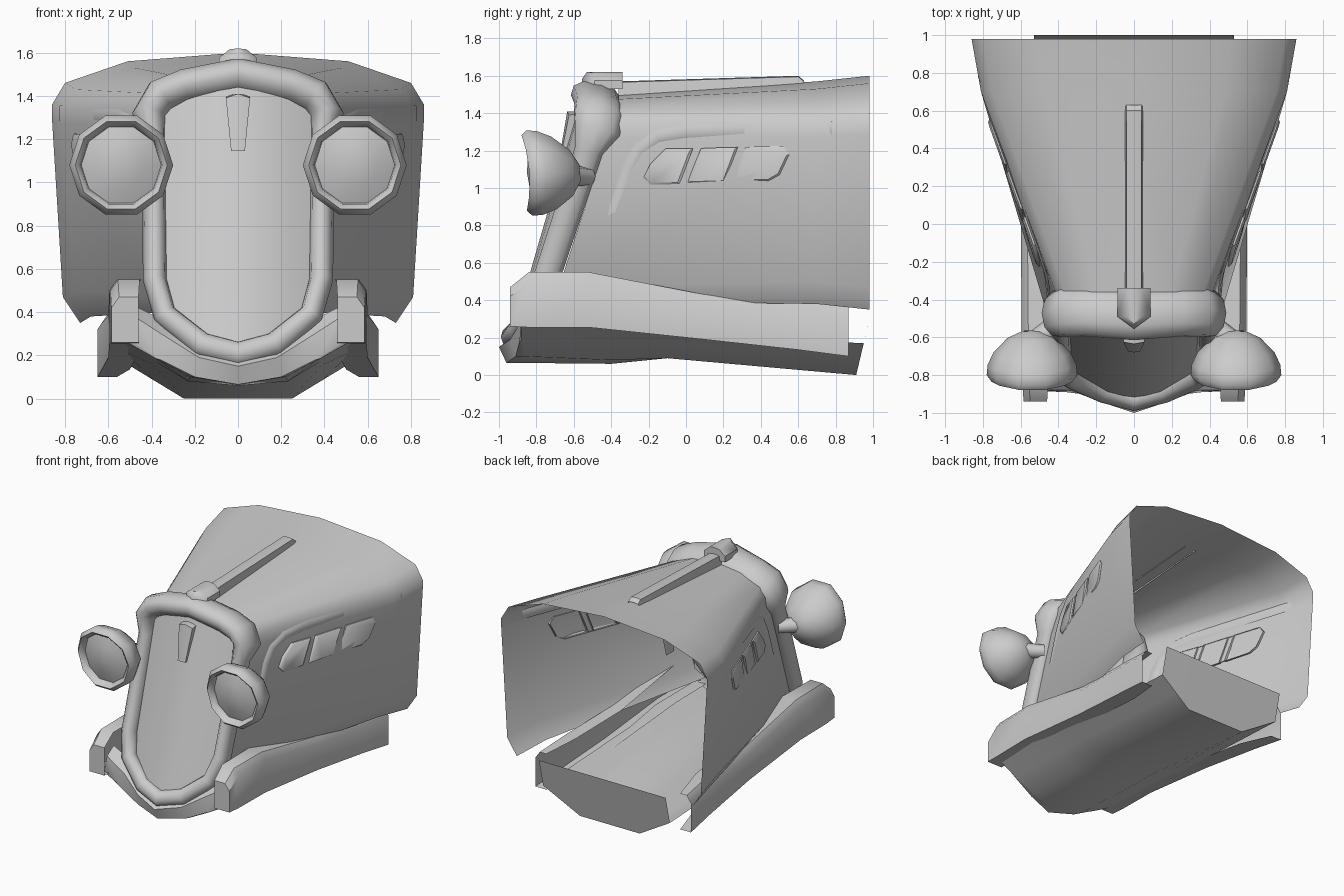
import bpy, bmesh, math
from mathutils import Vector

if "Cube" in bpy.data.objects:
    bpy.data.objects.remove(bpy.data.objects["Cube"])


def loft(name, rings, closed=False, cap0=False, cap1=False, mirror=True, angle=40):
    """Skin a list of equal-length point rings; optionally mirror across x."""
    bm = bmesh.new()
    vr = [[bm.verts.new(p) for p in r] for r in rings]
    n = len(rings[0])
    for a, b in zip(vr, vr[1:]):
        for i in range(n if closed else n - 1):
            j = (i + 1) % n
            bm.faces.new((a[i], a[j], b[j], b[i]))
    if cap0:
        bm.faces.new(vr[0][::-1])
    if cap1:
        bm.faces.new(vr[-1])
    bmesh.ops.remove_doubles(bm, verts=bm.verts, dist=1e-4)
    bmesh.ops.recalc_face_normals(bm, faces=bm.faces)
    me = bpy.data.meshes.new(name)
    bm.to_mesh(me)
    bm.free()
    ob = bpy.data.objects.new(name, me)
    bpy.context.collection.objects.link(ob)
    bpy.ops.object.select_all(action='DESELECT')
    ob.select_set(True)
    bpy.context.view_layer.objects.active = ob
    bpy.ops.object.shade_smooth_by_angle(angle=math.radians(angle))
    if mirror:
        m = ob.modifiers.new("mirror", 'MIRROR')
        m.use_clip = True
    return ob


def sweep(name, path, depth_dir, n=8, across=False, **kw):
    """Sweep an oval along (x, y, z, half_width, half_depth) points."""
    D = Vector(depth_dir).normalized()
    pts = [Vector(p[:3]) for p in path]
    rings = []
    for i, p in enumerate(path):
        a, b = pts[max(i - 1, 0)], pts[min(i + 1, len(pts) - 1)]
        T = (b - a).normalized()
        if across and i in (0, len(pts) - 1):
            T = Vector((1 if i == 0 else -1, 0, 0))
        N = T.cross(D).normalized()
        rings.append([pts[i] + N * p[3] * math.cos(k * math.tau / n)
                      + D * p[4] * math.sin(k * math.tau / n) for k in range(n)])
    return loft(name, rings, closed=True, **kw)


def side(y, z):
    """x of the hood's flank at a given y, z."""
    yf = -0.42 - 0.325 * (1.27 - z)
    xm = 0.81 - max(1.27 - z, 0) * 0.07
    if y > 0.7:
        return xm + (y - 0.7) * 0.18
    return 0.40 + (xm - 0.40) * (y - yf) / (0.7 - yf)


# Hood: open shell, widening towards the back
front = [(.34, -.72, .40), (.40, -.68, .47), (.40, -.42, 1.27), (.40, -.40, 1.34),
         (.36, -.38, 1.41), (.2, -.36, 1.475), (0, -.36, 1.5)]
mid = [(.68, .7, .38), (.755, .7, .5), (.81, .7, 1.27), (.81, .7, 1.34),
       (.755, .7, 1.43), (.48, .7, 1.53), (0, .7, 1.57)]
back = [(.73, .98, .35), (.81, .98, .47), (.86, .98, 1.29), (.86, .98, 1.36),
        (.80, .98, 1.46), (.51, .98, 1.56), (0, .98, 1.6)]
loft("hood", [front, mid, back], angle=50)

# Raised soft crease curving along each flank
crease = [(-.45, .66), (-.385, .9), (-.31, 1.11), (-.25, 1.21), (-.15, 1.275), (0, 1.30), (.78, 1.32)]
sweep("hood_crease", [(side(y, z), y, z, .036, .012 if 0 < i < 6 else .002)
                      for i, (y, z) in enumerate(crease)], (.94, -.33, 0), n=6, angle=80)

# Side vents: three panels split by slanted recessed bars
vents = {"side_vent_front": [(-.225, 1.06), (-.19, 1.018), (-.035, 1.02), (.037, 1.21), (-.11, 1.21), (-.19, 1.13)],
         "side_vent_mid": [(.003, 1.022), (.1, 1.025), (.205, 1.028), (.277, 1.218), (.18, 1.216), (.08, 1.212)],
         "side_vent_rear": [(.243, 1.03), (.44, 1.035), (.5, 1.07), (.552, 1.18), (.52, 1.225), (.318, 1.22)],
         "vent_bar_front": [(-.04, 1.022), (.01, 1.022), (.085, 1.208), (.032, 1.208)],
         "vent_bar_rear": [(.2, 1.03), (.248, 1.03), (.323, 1.216), (.272, 1.216)]}
for name, poly in vents.items():
    c = sum((Vector(p) for p in poly), Vector((0, 0))) / len(poly)
    steps = ((0, 1), (.006, 1)) if "bar" in name else ((0, 1), (.016, 1), (.026, .88))
    rings = []
    for off, s in steps:
        ps = [c + (Vector(p) - c) * s for p in poly]
        rings.append([(side(*p) + off, *p) for p in ps])
    loft(name, rings, closed=True, cap1=True)

# Grille surround: arch of changing thickness with a pointed bottom
sweep("grille_surround",
      [(0, -.93, .205, .06, .06), (.17, -.885, .25, .06, .06), (.34, -.81, .39, .055, .06),
       (.385, -.735, .55, .055, .075), (.39, -.52, 1.2, .055, .08), (.41, -.475, 1.31, .08, .13),
       (.36, -.465, 1.39, .085, .14), (.25, -.465, 1.435, .085, .135), (0, -.48, 1.485, .085, .14)],
      (0, -.96, .28), n=10, across=True, angle=75)

# Grille panel: bowed sheet inside the surround
rows = [(.22, .05), (.27, .18), (.40, .31), (.55, .36), (1.2, .37), (1.34, .34), (1.45, .26)]
loft("grille_panel", [[(hw * u, -.92 + (z - .25) * .29 + .12 * (hw * u / .37) ** 2, z)
                       for u in (0, .33, .67, 1)] for z, hw in rows])

# Tapered drop badge on the grille, ornament and trim strip on the hood
loft("grille_drop", [[(0, -.68, 1.145), (.032, -.675, 1.145), (.032, -.63, 1.145), (0, -.63, 1.145)],
                     [(0, -.635, 1.41), (.056, -.625, 1.39), (.056, -.54, 1.40), (0, -.54, 1.41)]],
     cap0=True, cap1=True)
loft("hood_ornament", [[(0, y0, z), (w, y1, z - d), (w, -.34, z - d), (0, -.34, z)]
                       for z, w, y0, y1, d in ((1.53, .088, -.555, -.49, 0),
                                               (1.585, .088, -.555, -.49, .01),
                                               (1.62, .04, -.53, -.49, .005))], cap1=True)
loft("hood_strip", [[(.048, y, zb), (.04, y, zt), (0, y, zt + .005)]
                    for y, zb, zt in ((-.36, 1.48, 1.565), (.6, 1.55, 1.595), (.63, 1.55, 1.57))])

# Headlights: ten-sided lathe whose rim sweeps back at the sides, on short stalks
prof = [(0, -.85), (.1, -.84), (.185, -.815), (.19, -.845), (.213, -.868), (.24, -.84),
        (.235, -.785), (.205, -.71), (.13, -.615), (.05, -.568), (0, -.565)]
rings = []
for r, y in prof:
    ring = []
    for k in range(10):
        a = k * math.tau / 10
        c, s = math.cos(a), math.sin(a)
        ring.append((.54 + r * c, y + .04 * c * c * (r / .24) ** 2 - .07 * r * s, 1.08 + r * s))
    rings.append(ring)
loft("headlight", rings, closed=True, angle=60)
sweep("headlight_stalk", [(.53, -.63, 1.07, .06, .06), (.40, -.53, 1.06, .06, .05)], (0, 0, 1),
      cap0=True, cap1=True, angle=60)

# Side rails: beams tapering and spreading towards the back
rail = [(-.94, .47, .26, .46, .585), (-.84, .55, .255, .455, .59), (-.52, .55, .255, .45, .595),
        (.1, .43, .19, .47, .60), (.6, .40, .135, .5, .63), (.87, .37, .10, .56, .65)]
loft("side_rail", [[(xi, y, zb), (xo, y, zb), (xo, y, zt - .05), (xo - .035, y, zt), (xi, y, zt)]
                   for y, zt, zb, xi, xo in rail], cap0=True)

# Belly pan: trough from the front valance to the rear plate
pan = [[(.53, -.88, .27), (.38, -.88, .185), (.22, -.87, .10), (0, -.90, .065)],
       [(.54, -.4, .26), (.38, -.4, .17), (.23, -.4, .08), (0, -.4, .06)],
       [(.53, -.1, .22), (.39, -.1, .155), (.25, -.1, .09), (0, -.1, .09)],
       [(.53, .95, .17), (.39, .93, .085), (.25, .91, 0), (0, .91, 0)]]
loft("belly_pan", pan, angle=30)

# Rear plate: leaning panel closing the pan
loft("rear_plate", [[(.53, .95, .17), (.25, .91, 0), (0, .91, 0)],
                    [(.53, 1.0, .38), (.25, 1.0, .38), (0, 1.0, .38)]])

# Front valance: V-shaped band between the rails and under the grille
loft("front_valance", [[(.48, -.80, .43), (.34, -.80, .36), (.18, -.87, .24), (0, -.92, .2)],
                       [(.48, -.88, .38), (.34, -.88, .29), (.18, -.94, .19), (0, -1.0, .15)],
                       [(.50, -.885, .27), (.36, -.89, .18), (.2, -.91, .10), (0, -.96, .065)],
                       pan[0]])
